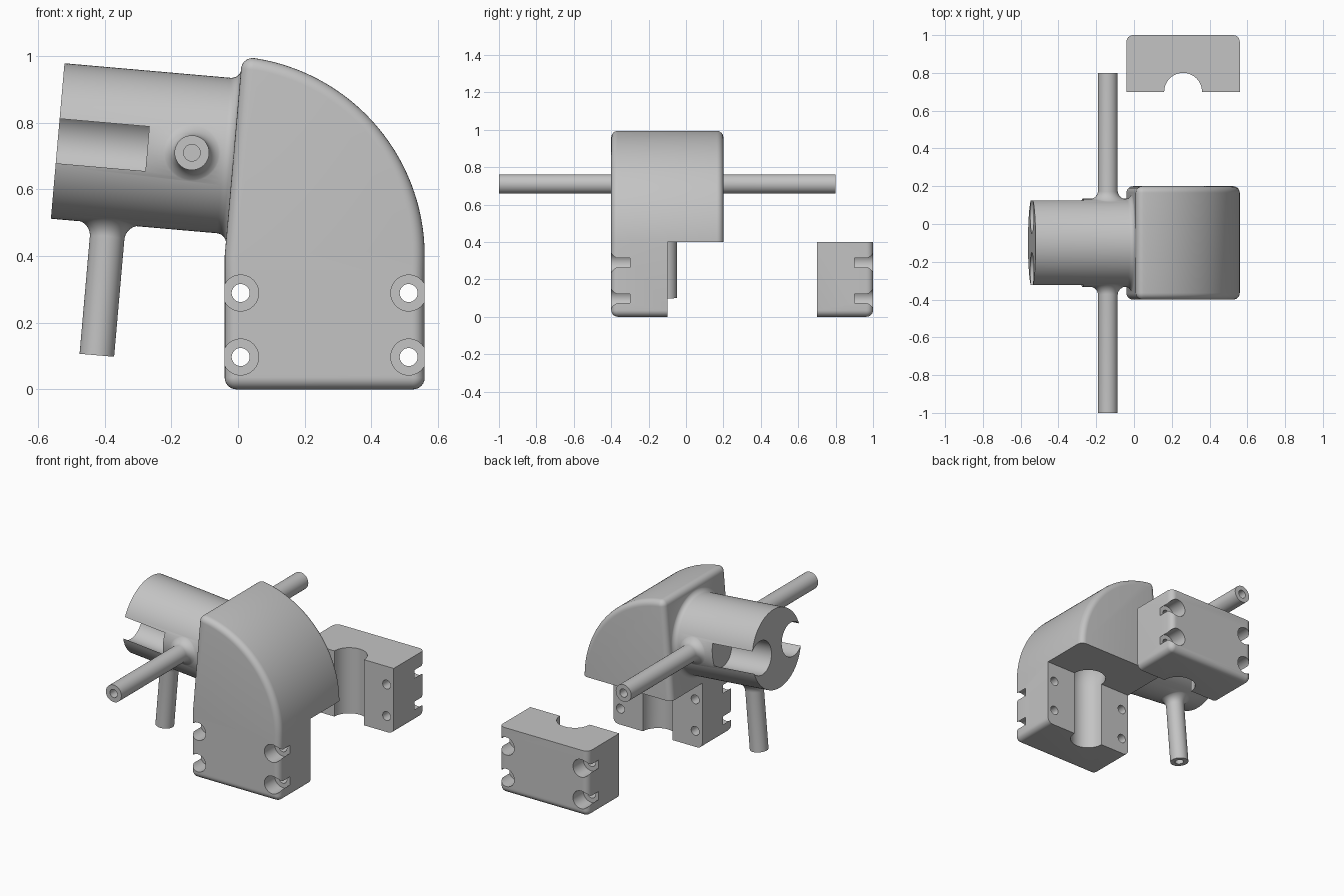
import bpy, bmesh
from math import sin, cos, pi, radians, sqrt, asin
from mathutils import Vector

cube = bpy.data.objects.get("Cube")
if cube:
    bpy.data.objects.remove(cube, do_unlink=True)

grey = bpy.data.materials.new("light_grey")
grey.use_nodes = True
grey.diffuse_color = (0.55, 0.55, 0.55, 1)
grey.node_tree.nodes["Principled BSDF"].inputs["Base Color"].default_value = (0.55, 0.55, 0.55, 1)

# Shared frame: the barrel leans five degrees about the pivot of the curved back
TILT = radians(5)
PIVOT = Vector((-0.04, -0.1, 0.4))
UP = Vector((sin(TILT), 0, cos(TILT)))
OUT = Vector((-cos(TILT), 0, sin(TILT)))
SIDE = Vector((0, 1, 0))
ROOT = PIVOT + UP * 0.3
BACK, ROUND = 0.6, 0.035
BARREL, LENGTH = 0.234, 0.529
SEGS = 64


def loft(name, rings):
    """Skin a list of equal rings into a closed solid."""
    bm = bmesh.new()
    loops = [[bm.verts.new(p) for p in ring] for ring in rings]
    n = len(loops[0])
    for a, b in zip(loops, loops[1:]):
        for i in range(n):
            j = (i + 1) % n
            bm.faces.new((a[i], a[j], b[j], b[i]))
    bm.faces.new(loops[0][::-1])
    bm.faces.new(loops[-1])
    bmesh.ops.remove_doubles(bm, verts=bm.verts, dist=1e-5)
    bmesh.ops.recalc_face_normals(bm, faces=bm.faces)
    mesh = bpy.data.meshes.new(name)
    bm.to_mesh(mesh)
    bm.free()
    mesh.materials.append(grey)
    obj = bpy.data.objects.new(name, mesh)
    bpy.context.collection.objects.link(obj)
    return obj


def circle(center, a, b, radius, n=SEGS):
    return [center + (a * cos(2 * pi * i / n) + b * sin(2 * pi * i / n)) * radius for i in range(n)]


def cylinder(name, start, end, radius, n=40):
    start, end = Vector(start), Vector(end)
    a = (end - start).normalized().orthogonal().normalized()
    b = (end - start).normalized().cross(a)
    return loft(name, [circle(p, a, b, radius, n) for p in (start, end)])


def box(name, low, high):
    (x, y, z), (X, Y, Z) = low, high
    return loft(name, [[(x, y, h), (X, y, h), (X, Y, h), (x, Y, h)] for h in (z, Z)])


def combine(obj, other, operation):
    mod = obj.modifiers.new(operation.lower(), 'BOOLEAN')
    mod.operation, mod.solver, mod.object = operation, 'EXACT', other
    bpy.context.view_layer.objects.active = obj
    bpy.ops.object.modifier_apply(modifier=mod.name)
    bpy.data.objects.remove(other, do_unlink=True)


def outline(inset, y):
    """Side outline of the housing, moved inward by inset."""
    r = ROUND
    top = PIVOT + UP * sqrt((BACK - r) ** 2 - r * r) - OUT * r
    turn = pi / 2 - TILT - asin(r / (BACK - r))
    arcs = [((-0.04 + r, r), r, pi, 1.5 * pi, 6),
            ((0.56 - r, r), r, 1.5 * pi, 2 * pi, 6),
            ((PIVOT.x, PIVOT.z), BACK, 0, turn, 48),
            ((top.x, top.z), r, turn, pi - TILT, 8),
            ((PIVOT.x, PIVOT.z), 0, pi, pi, 0)]
    points = []
    for (cx, cz), radius, a0, a1, n in arcs:
        for i in range(n + 1):
            a = a0 + (a1 - a0) * i / max(n, 1)
            points.append(Vector((cx + (radius - inset) * cos(a), y, cz + (radius - inset) * sin(a))))
    return points


def rounded_body(name, shift=0):
    steps = [pi / 2 * k / 6 for k in range(7)]
    rim = [(ROUND * (1 - sin(a)), ROUND * (1 - cos(a))) for a in steps]
    rings = [outline(d, -0.4 + h + shift) for d, h in rim]
    rings += [outline(d, 0.2 - h + shift) for d, h in reversed(rim)]
    return loft(name, rings)


def rod(name, base, axis, length, radius=0.052, flare=0.045):
    """Round arm whose flared foot follows the barrel surface."""
    across = axis.cross(OUT)

    def ring(rad, lift):
        pts = []
        for i in range(SEGS):
            t = 2 * pi * i / SEGS
            h = sqrt(BARREL ** 2 - (rad * sin(t)) ** 2) + lift
            pts.append(base + OUT * rad * cos(t) + across * rad * sin(t) + axis * h)
        return pts

    rings = [ring(radius + flare, -0.03)]
    for k in range(9):
        a = pi / 2 * k / 8
        rings.append(ring(radius + flare * (1 - sin(a)), flare * (1 - cos(a)) - 0.002))
    rings.append(circle(base + axis * length, OUT, across, radius))
    arm = loft(name, rings)
    tip = base + axis * length
    combine(arm, cylinder("rod_hole", tip - axis * 0.3, tip + axis * 0.05, 0.025, 24), 'DIFFERENCE')
    return arm


def drill_screws(obj, seat, outside):
    """Four through holes with counterbores that break out of the sides."""
    for x in (0.008, 0.512):
        for z in (0.097, 0.289):
            combine(obj, cylinder("screw_hole", (x, -0.5, z), (x, 1.1, z), 0.027, 32), 'DIFFERENCE')
            combine(obj, cylinder("counterbore", (x, seat, z), (x, outside, z), 0.054), 'DIFFERENCE')


# Housing with the rear of its foot cut away for the clamp
housing = rounded_body("housing")
combine(housing, box("foot_cut", (-1, -0.1, -1), (1, 1, 0.4)), 'DIFFERENCE')

# Barrel with a filleted root
fillet = 0.03
stations = [(-0.05, BARREL + fillet)]
for k in range(9):
    a = pi / 2 * k / 8
    stations.append((fillet * (1 - cos(a)) - 0.001, BARREL + fillet * (1 - sin(a))))
stations.append((LENGTH, BARREL))
barrel = loft("barrel", [circle(ROOT + OUT * h, SIDE, UP, r, 96) for h, r in stations])
combine(housing, barrel, 'UNION')

# Two side arms and one lower arm
for s in (-1, 1):
    combine(housing, rod("side_arm", ROOT + OUT * 0.125, SIDE * s, 0.9), 'UNION')
combine(housing, rod("lower_arm", ROOT + OUT * 0.356, -UP, 0.63), 'UNION')

# Round channels open to both sides of the barrel
for s in (-1, 1):
    c = ROOT + SIDE * 0.15 * s
    combine(housing, cylinder("channel", c + OUT * 0.259, c + OUT * 0.6, 0.1, 64), 'DIFFERENCE')

# Curved passage running up from the foot
path = [circle(Vector((0.26, -0.1, -0.1)), Vector((1, 0, 0)), SIDE, 0.1)]
for k in range(25):
    a = (pi / 2 - TILT) * k / 24
    spoke = Vector((cos(a), 0, sin(a)))
    path.append(circle(PIVOT + spoke * 0.3, spoke, SIDE, 0.1))
combine(housing, loft("passage", path), 'DIFFERENCE')
drill_screws(housing, -0.3, -0.5)

# Separate clamp block behind the housing
clamp = rounded_body("clamp_block", 0.8)
combine(clamp, box("top_cut", (-1, 0, 0.4), (1, 2, 2)), 'DIFFERENCE')
combine(clamp, box("face_cut", (-1, 0, -1), (1, 0.7, 1)), 'DIFFERENCE')
combine(clamp, cylinder("groove", (0.26, 0.7, -0.1), (0.26, 0.7, 0.6), 0.1, 64), 'DIFFERENCE')
drill_screws(clamp, 0.9, 1.1)

# Smooth curved faces, keep real edges sharp
for obj in (housing, clamp):
    bpy.ops.object.select_all(action='DESELECT')
    obj.select_set(True)
    bpy.context.view_layer.objects.active = obj
    bpy.ops.object.shade_smooth_by_angle(angle=radians(30))
